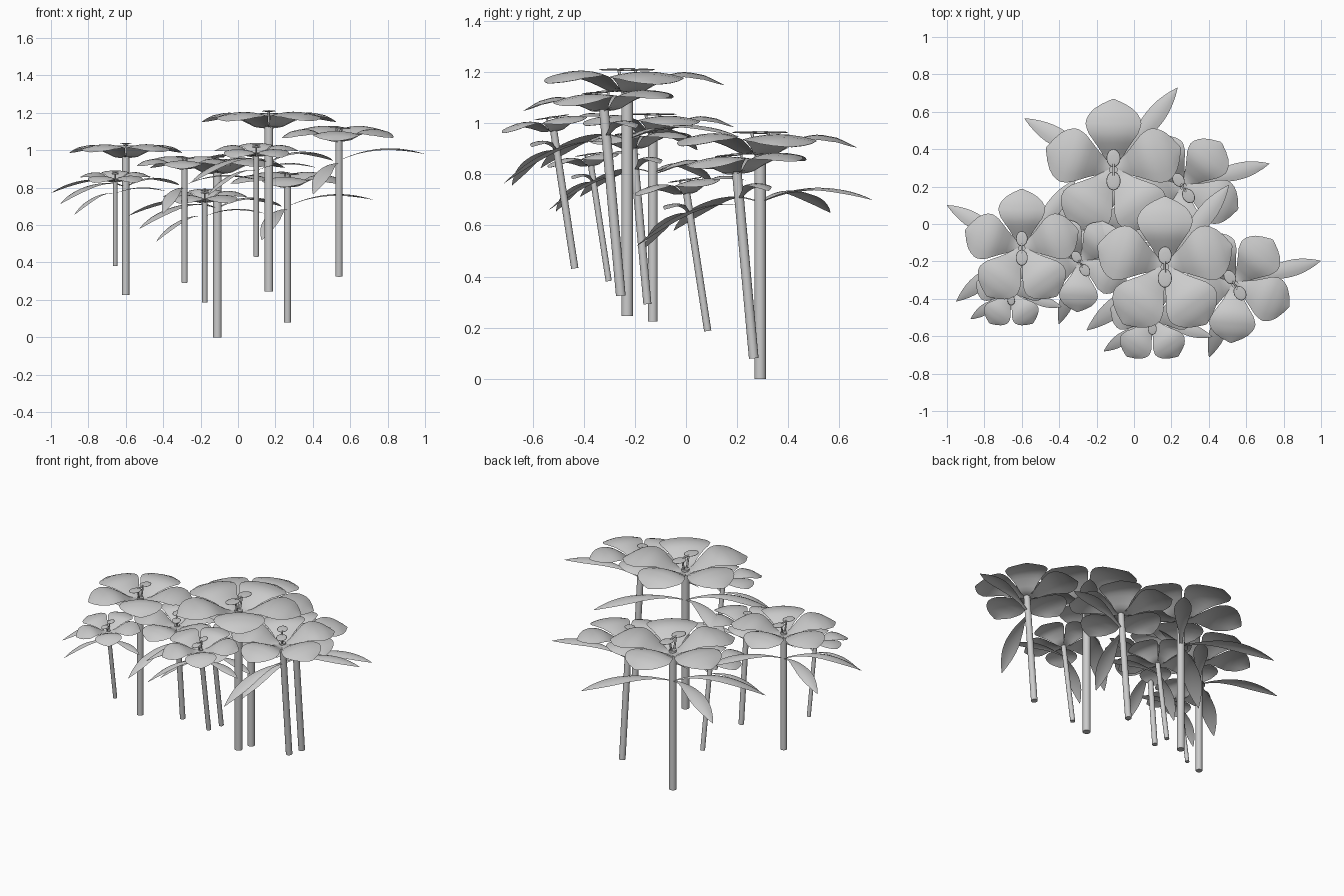
import bpy, bmesh, math
from mathutils import Matrix, Vector

if "Cube" in bpy.data.objects:
    bpy.data.objects.remove(bpy.data.objects["Cube"])


def lerp_table(table, t):
    # piecewise interpolation through (t, value) pairs
    for (a, va), (b, vb) in zip(table, table[1:]):
        if t <= b:
            return va + (vb - va) * (t - a) / (b - a)
    return table[-1][1]


def add_blade(bm, path, width, arch, mat, rows=14, cols=6):
    # curved sheet: path(t) -> (distance, height), width(t) -> half width
    grid = []
    for i in range(rows + 1):
        t = i / rows
        r, z = path(t)
        w = max(width(t), 0.0005)
        grid.append([bm.verts.new(mat @ Vector((r, w * u, z - arch * w * u * u)))
                     for u in (2 * j / cols - 1 for j in range(cols + 1))])
    for a, b in zip(grid, grid[1:]):
        for j in range(cols):
            bm.faces.new((a[j], b[j], b[j + 1], a[j + 1]))


def finish(name, bm):
    me = bpy.data.meshes.new(name)
    bm.normal_update()
    bm.to_mesh(me)
    bm.free()
    for p in me.polygons:
        p.use_smooth = len(p.vertices) == 4
    ob = bpy.data.objects.new(name, me)
    bpy.context.collection.objects.link(ob)


def add_rod(bm, mat, p0, p1, rad, segs=16):
    p0, p1 = Vector(p0), Vector(p1)
    d = p1 - p0
    m = mat @ Matrix.Translation((p0 + p1) / 2) @ d.to_track_quat('Z', 'Y').to_matrix().to_4x4()
    bmesh.ops.create_cone(bm, cap_ends=True, segments=segs, radius1=rad,
                          radius2=rad, depth=d.length, matrix=m)


PETAL_Z = [(0, .875), (.12, .88), (.3, .922), (.45, .95), (.6, .956), (.8, .942), (1, .905)]
PETAL_W = [(0, .022), (.25, .07), (.4, .108), (.52, .138), (.65, .15), (.75, .14),
           (.85, .108), (.93, .062), (1, .006)]
LEAF_W = [(0, .12), (.2, .3), (.4, .72), (.6, 1), (.75, .92), (.9, .5), (1, .03)]

# head: x, y, z of stem foot, lean, spin, size, leaves
# leaf: angle, length, base z, middle control z, tip z, half width
HEADS = {
    "large": ((0, 0, 0), 0, 0, 1.0,
              [(52, .556, .69, .80, .70, .052), (150, .548, .69, .80, .65, .052),
               (219, .537, .69, .77, .58, .052)]),
    "medium": ((.375, -.025, .08), 5.2, 32, .83,
               [(14, .472, .62, .73, .655, .046), (251, .425, .60, .63, .44, .046)]),
    "small": ((-.067, -.205, .187), 8.7, 0, .62,
              [(214, .313, .46, .48, .325, .034), (343, .335, .46, .53, .475, .034)]),
}


def build_flower(name, group, foot, lean, spin, size, leaves):
    base = group @ Matrix.Translation(foot)
    tilt = Matrix.Rotation(math.radians(lean), 4, 'X')
    m = base @ tilt @ Matrix.Rotation(math.radians(spin), 4, 'Z') @ Matrix.Scale(size, 4)

    # stem
    bm = bmesh.new()
    add_rod(bm, m, (0, 0, 0), (0, 0, .89), .023)
    finish(name + "_stem", bm)

    # five overlapping petals, the lower pair slightly on top
    bm = bmesh.new()
    for k, lift in enumerate((0, .002, .006, .005, .001)):
        pm = m @ Matrix.Rotation(math.radians(90 - 72 * k), 4, 'Z') @ Matrix.Translation((0, 0, lift))
        add_blade(bm, lambda t: (.012 + .366 * t, lerp_table(PETAL_Z, t)),
                  lambda t: lerp_table(PETAL_W, t), .14, pm)
    finish(name + "_petals", bm)

    # filaments carrying two flat pads
    bm = bmesh.new()
    for y, rx, ry in ((.062, .037, .048), (-.06, .038, .05)):
        add_rod(bm, m, (0, y * .2, .88), (0, y * .55, .962), .006, 8)
        pad = m @ Matrix.Translation((0, y, .964)) @ Matrix.Diagonal((rx, ry, .004, 1))
        bmesh.ops.create_uvsphere(bm, u_segments=20, v_segments=8, radius=1, matrix=pad)
    add_rod(bm, m, (0, -.03, .964), (0, .03, .964), .006, 8)
    finish(name + "_stamens", bm)

    # drooping leaves
    bm = bmesh.new()
    for ang, length, z0, z1, z2, w in leaves:
        y0 = -math.tan(math.radians(lean)) * z0
        lm = base @ Matrix.Translation((0, y0, 0)) @ Matrix.Rotation(math.radians(ang), 4, 'Z')
        add_blade(bm, lambda t: (length * t, (1 - t) ** 2 * z0 + 2 * t * (1 - t) * z1 + t * t * z2),
                  lambda t: w * lerp_table(LEAF_W, t), .2, lm, cols=4)
    finish(name + "_leaves", bm)


# three clumps of three flowers
CLUMPS = {"back": ((-.11, .29, 0), 1), "right": ((.165, -.23, .245), 1), "left": ((-.6, -.13, .225), .84)}
for cname, (loc, sc) in CLUMPS.items():
    group = Matrix.Translation(loc) @ Matrix.Scale(sc, 4)
    for hname, spec in HEADS.items():
        build_flower(f"{cname}_{hname}_flower", group, *spec)
